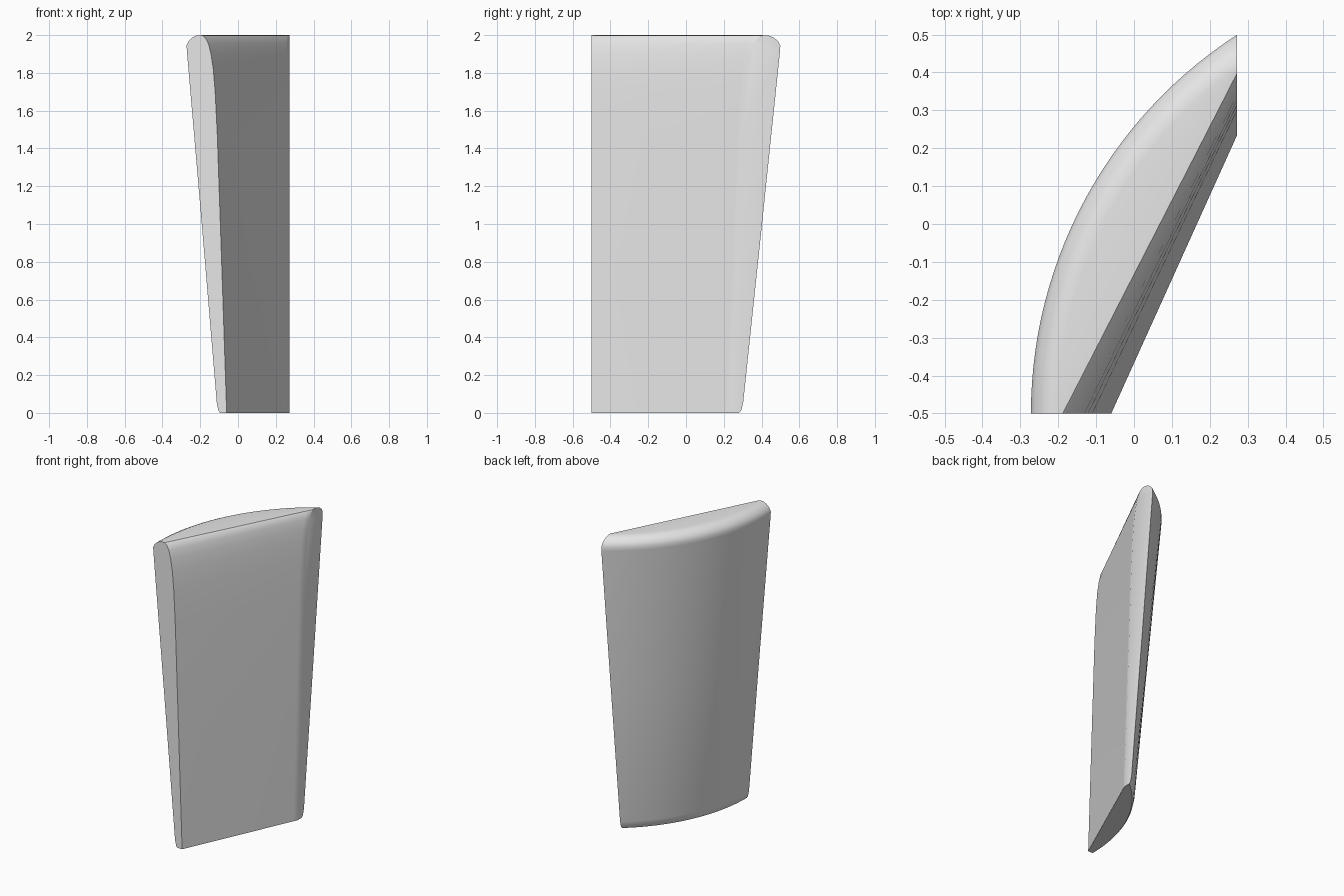
import bpy, bmesh, math

cube = bpy.data.objects.get("Cube")
if cube:
    bpy.data.objects.remove(cube, do_unlink=True)

# Shared layout: the curved back turns about a vertical axis, the front is flat
AXIS_X, FRONT_Y, SIDE_X = 0.918, -0.5, 0.272
COLUMNS = 28

# End profile as (x, z): swept along an arc on the back, straight on the front
back_profile = [(-0.095, 0), (-0.104, 0.012), (-0.112, 0.05), (-0.19, 0.98),
                (-0.271, 1.92), (-0.272, 1.945), (-0.262, 1.968),
                (-0.242, 1.987), (-0.222, 1.997), (-0.2, 2.0)]
front_profile = [(-0.188, 1.998), (-0.172, 1.985), (-0.157, 1.955),
                 (-0.143, 1.9), (-0.131, 1.82), (-0.121, 1.7),
                 (-0.11, 1.48), (-0.085, 0.75), (-0.06, 0)]


def sweep(x, z, curved):
    """Row of points from the front end to the side end."""
    radius = AXIS_X - x
    end = math.acos((AXIS_X - SIDE_X) / radius)
    end_y = FRONT_Y + radius * math.sin(end)
    row = []
    for i in range(COLUMNS + 1):
        t = i / COLUMNS
        if curved:
            a = end * t
            row.append((AXIS_X - radius * math.cos(a),
                        FRONT_Y + radius * math.sin(a), z))
        else:
            row.append((x + (SIDE_X - x) * t,
                        FRONT_Y + (end_y - FRONT_Y) * t, z))
    return row


def make_material(name, colour):
    mat = bpy.data.materials.new(name)
    mat.use_nodes = True
    mat.diffuse_color = colour
    mat.node_tree.nodes["Principled BSDF"].inputs["Base Color"].default_value = colour
    return mat


# Padded panel: bridge neighbouring rows, then close both ends
bm = bmesh.new()
rows = [[bm.verts.new(p) for p in sweep(x, z, True)] for x, z in back_profile]
rows += [[bm.verts.new(p) for p in sweep(x, z, False)] for x, z in front_profile]
for k, row in enumerate(rows):
    following = rows[(k + 1) % len(rows)]
    for i in range(COLUMNS):
        bm.faces.new((row[i], row[i + 1], following[i + 1], following[i]))
bm.faces.new([row[0] for row in rows])
bm.faces.new([row[-1] for row in reversed(rows)])
bmesh.ops.recalc_face_normals(bm, faces=bm.faces)

mesh = bpy.data.meshes.new("curved_panel")
bm.to_mesh(mesh)
bm.free()
panel = bpy.data.objects.new("curved_panel", mesh)
bpy.context.collection.objects.link(panel)
mesh.materials.append(make_material("light_grey", (0.8, 0.8, 0.8, 1)))

# Soft rounded edges, crisp ends
bpy.ops.object.select_all(action='DESELECT')
panel.select_set(True)
bpy.context.view_layer.objects.active = panel
bpy.ops.object.shade_smooth_by_angle(angle=math.radians(35))
